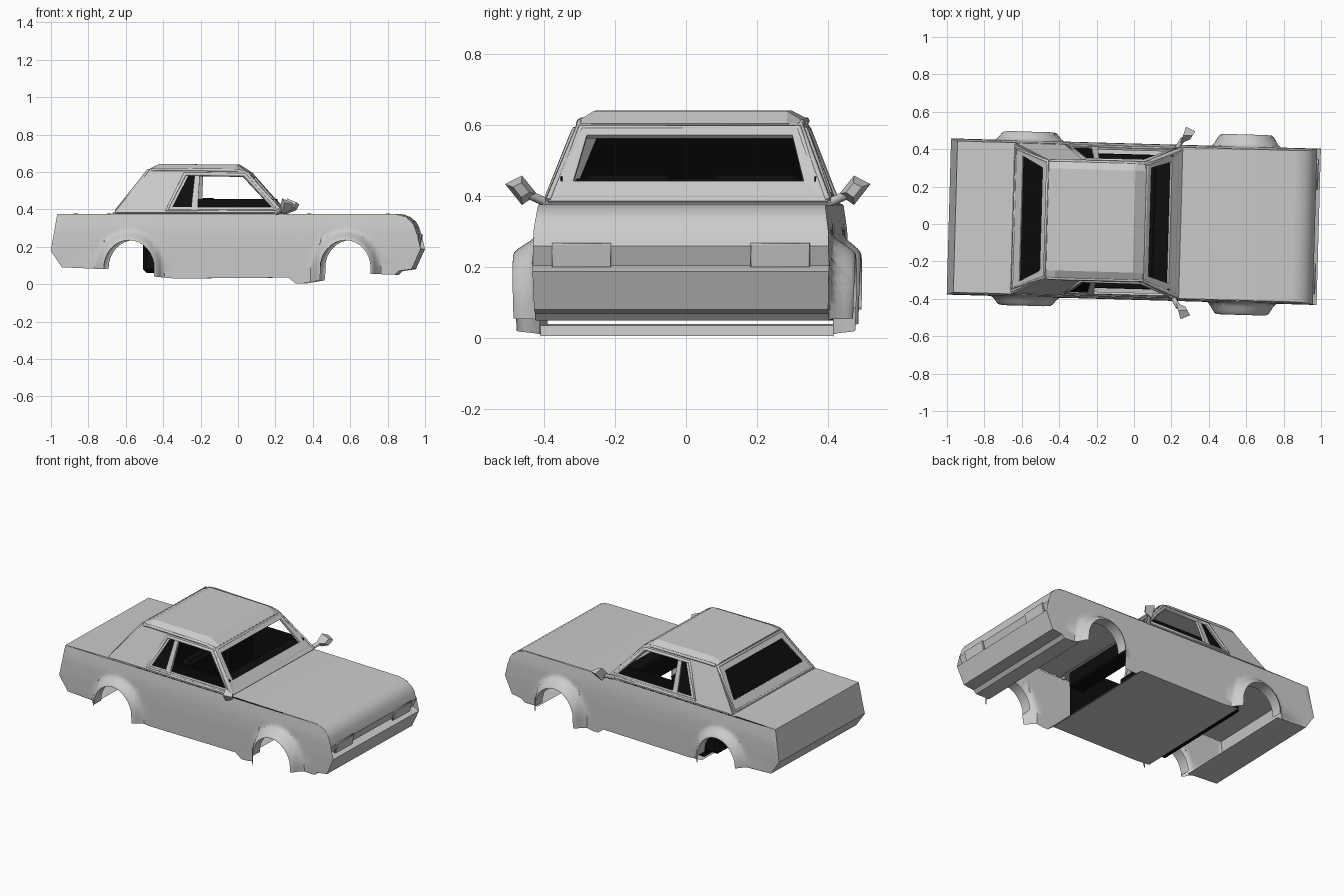
import bpy, bmesh, math
from mathutils import Matrix

if "Cube" in bpy.data.objects:
    bpy.data.objects.remove(bpy.data.objects["Cube"])

# The whole car sits slightly yawed in its frame
PLACE = Matrix.Translation((0, 0.0125, 0)) @ Matrix.Rotation(math.radians(-1.6), 4, 'Z')
black = bpy.data.materials.new("dark_trim")
black.diffuse_color = (0.004, 0.004, 0.004, 1)
black.use_nodes = True
black.node_tree.nodes["Principled BSDF"].inputs["Base Color"].default_value = black.diffuse_color


def finish(name, data, mirror=False, mat=None, smooth=False, thick=0):
    ob = bpy.data.objects.new(name, data)
    bpy.context.collection.objects.link(ob)
    ob.matrix_world = PLACE
    if mat:
        data.materials.append(mat)
    if thick:
        m = ob.modifiers.new("Solidify", 'SOLIDIFY')
        m.thickness, m.offset = thick, 0
    if mirror:
        ob.modifiers.new("Mirror", 'MIRROR').use_axis = (False, True, False)
    if smooth:
        bpy.ops.object.select_all(action='DESELECT')
        ob.select_set(True)
        bpy.context.view_layer.objects.active = ob
        bpy.ops.object.shade_smooth_by_angle(angle=math.radians(35))
    return ob


def mesh(name, verts, faces, **kw):
    bm = bmesh.new()
    vs = [bm.verts.new(v) for v in verts]
    for f in faces:
        bm.faces.new([vs[i] for i in f])
    bmesh.ops.remove_doubles(bm, verts=bm.verts, dist=0.0004)
    bmesh.ops.recalc_face_normals(bm, faces=bm.faces)
    me = bpy.data.meshes.new(name)
    bm.to_mesh(me)
    bm.free()
    return finish(name, me, **kw)


def sheet(name, rows, **kw):
    n = len(rows[0])
    faces = [(i*n+j, i*n+j+1, (i+1)*n+j+1, (i+1)*n+j)
             for i in range(len(rows)-1) for j in range(n-1)]
    return mesh(name, [p for r in rows for p in r], faces, **kw)


def ring(name, outer, inner, **kw):
    n = len(outer)
    return mesh(name, outer + inner,
                [(i, (i+1) % n, n+(i+1) % n, n+i) for i in range(n)], **kw)


def box(name, lo, hi, bevel=0.0, **kw):
    v = [(x, y, z) for x in (lo[0], hi[0]) for y in (lo[1], hi[1]) for z in (lo[2], hi[2])]
    ob = mesh(name, v, [(0, 1, 3, 2), (4, 6, 7, 5), (0, 4, 5, 1), (2, 3, 7, 6),
                        (0, 2, 6, 4), (1, 5, 7, 3)], **kw)
    if bevel:
        ob.modifiers.new("Bevel", 'BEVEL').width = bevel
    return ob


def tube(name, pts, r, closed=False, sides=(1, -1)):
    for s in sides:
        cu = bpy.data.curves.new(name, 'CURVE')
        cu.dimensions, cu.bevel_depth, cu.bevel_resolution = '3D', r, 1
        cu.use_fill_caps = True
        sp = cu.splines.new('POLY')
        sp.points.add(len(pts)-1)
        for p, c in zip(sp.points, pts):
            p.co = (c[0], s*c[1], c[2], 1)
        sp.use_cyclic_u = closed
        finish(name, cu)


def interp(tab, x):
    for (a, p), (b, q) in zip(tab, tab[1:]):
        if x <= b:
            return p + (q-p)*(x-a)/(b-a)
    return tab[-1][1]


# Lower body: silhouettes, wheel arches and flares
UP = [(-.99, .18), (-.955, .375), (.85, .375), (.91, .36), (.95, .32), (.972, .26), (.988, .188)]
LOW = [(-.99, .178), (-.93, .09), (-.706, .08), (-.704, .08), (-.434, .04), (-.33, .03),
       (.28, .035), (.32, .004), (.36, .004), (.45, .02), (.455, .06), (.724, .055),
       (.85, .05), (.87, .07), (.94, .08), (.988, .186)]
RX, RZ, CZ = .135, .15, .085
ARCHES = [(-.57, .048), (.588, .065)]


def low(x):
    for c, _ in ARCHES:
        d = (x-c)/RX
        if abs(d) < .9999:
            return CZ + RZ*math.sqrt(1-d*d)
    return interp(LOW, x)


def side_y(x, z):
    y = interp([(0, .412), (.2, .418), (.3, .416), (.38, .404)], z)
    for c, amount in ARCHES:
        e = math.hypot((x-c)/RX, max(0, z-CZ)/RZ)
        f = min(1, max(0, 1-(e-1)/.4))
        y += amount*f*f*(3-2*f)
    return y


xs = {round(p[0], 4) for p in UP+LOW} | {i*.08-.4 for i in range(9)}
for c, _ in ARCHES:
    xs |= {round(c+RX*math.cos(math.pi*k/16), 4) for k in range(17)}
    xs |= {round(c+s*RX*f, 4) for s in (-1, 1) for f in (1.08, 1.16, 1.25, 1.4)}
cols = []
for x in sorted(xs):
    a, b = low(x), interp(UP, x)
    zs = [a+(b-a)*(t/12)**1.5 for t in range(13)]
    cols.append([(x, side_y(x, z), z) for z in zs])
sheet("body_side", cols, mirror=True, smooth=True)

# Arch lips turned inwards
for c, _ in ARCHES:
    rows = []
    for k in range(17):
        x, z = c+RX*math.cos(math.pi*k/16), CZ+RZ*math.sin(math.pi*k/16)
        y = side_y(x, z)
        rows.append([(x, y, z), (x, y-.07, z)])
    sheet("arch_lip", rows, mirror=True, smooth=True)


# Full-width panels swept from the side outline
def across(name, prof, **kw):
    sheet(name, [[(x, s*min(side_y(x, z), .418), z) for s in (-1, 1)] for x, z in prof],
          smooth=True, **kw)


across("tail_and_boot_lid", [(-.72, .082), (-.93, .09), (-.99, .18), (-.955, .375), (-.62, .38)])
across("bonnet_and_nose", [(.22, .38), (.85, .376), (.885, .37), (.915, .355), (.94, .335),
                           (.957, .305), (.968, .26), (.945, .205)])
across("front_bumper", [(.945, .205), (.988, .187), (.94, .08), (.87, .07), (.85, .05), (.75, .054)])
across("floor", [(-.434, .04), (-.33, .03), (.28, .035), (.32, .006)])
sheet("belt_ledge", [[(x, .404, .376), (x, .36, .382)] for x in (-.66, .25)], mirror=True)

# Headlights: rim and lens following the nose
lens = [(.958, .2, .203), (.972, .2, .264), (.972, .36, .264), (.958, .36, .203)]
mesh("headlight", lens, [(0, 1, 2, 3)], mirror=True, thick=.014)
tube("headlight_rim", lens, .005, closed=True)


# Cabin
def cy(z):
    return .395-(z-.385)*.375


def on_side(p, out=0):
    return [(x, cy(z)+out, z) for x, z in p]


side_out = [(-.645, .38), (-.46, .612), (.05, .6), (.245, .38)]
side_in = [(-.34, .41), (-.255, .58), (.035, .575), (.19, .41)]
ring("cabin_side", on_side(side_out), on_side(side_in), mirror=True, thick=.012)
tube("side_window_trim", on_side([(-.37, .396), (-.275, .588), (.045, .585), (.215, .396)], .004),
     .011, closed=True)
sheet("window_divider", [on_side([(-.24, .4), (-.205, .4)]), on_side([(-.222, .585), (-.195, .585)])],
      mirror=True, thick=.016)
mesh("quarter_glass", on_side([(-.34, .41), (-.255, .58), (-.215, .58), (-.23, .41)]),
     [(0, 1, 2, 3)], mirror=True, mat=black)


def screen_pts(xb, yb, zb, xt, yt, zt):
    return [(xb, -yb, zb), (xt, -yt, zt), (xt, yt, zt), (xb, yb, zb)]


front_out = screen_pts(.245, .395, .382, .05, .312, .6)
ring("windscreen_frame", front_out, screen_pts(.19, .325, .438, .08, .29, .567), thick=.014)
tube("windscreen_trim", screen_pts(.225, .375, .402, .06, .308, .592), .009, closed=True, sides=(1,))
rear_in = screen_pts(-.6, .335, .435, -.492, .275, .574)
ring("rear_screen_frame", screen_pts(-.645, .395, .382, -.46, .312, .612), rear_in, thick=.012)
mesh("rear_glass", rear_in, [(0, 1, 2, 3)], mat=black)
tube("rear_screen_trim", screen_pts(-.64, .375, .392, -.47, .31, .608), .009, closed=True, sides=(1,))

# Roof with softened crown and drip rails
sheet("roof", [[(x, -.312, ze), (x, -.272, zc), (x, .272, zc), (x, .312, ze)]
               for x, ze, zc in ((-.462, .61, .616), (-.415, .618, .639),
                                 (0, .612, .637), (.055, .598, .602))], thick=.006)
tube("drip_rail", [(-.455, .314, .61), (-.41, .315, .614), (0, .314, .608), (.05, .312, .598),
                   (.243, .394, .388)], .009)

# Door mirrors
outline = [(.425, .405), (.468, .458), (.515, .434), (.468, .375)]
back = [(.235+(y-.42)*.3, y, z) for y, z in outline]
front = [(.285+(y-.42)*.3, .468+(y-.468)*.5, .417+(z-.417)*.5) for y, z in outline]
mesh("door_mirror", back+front, [(0, 1, 2, 3), (7, 6, 5, 4)] +
     [(i, (i+1) % 4, 4+(i+1) % 4, 4+i) for i in range(4)], mirror=True)
tube("mirror_stem", [(.21, .385, .375), (.25, .45, .405)], .013)

# Dark interior
box("carpet", (-.43, -.39, .05), (.2, .39, .06), mat=black)
box("dashboard", (.1, -.36, .3), (.21, .36, .43), .01, mat=black)
box("door_liner", (-.42, .355, .06), (.2, .36, .455), mirror=True, mat=black)
box("rear_seat", (-.5, -.35, .06), (-.38, .35, .45), .02, mat=black)
box("front_seat_back", (-.2, .05, .06), (-.12, .31, .46), .02, mirror=True, mat=black)
box("front_seat_cushion", (-.2, .05, .06), (.05, .31, .2), .02, mirror=True, mat=black)
